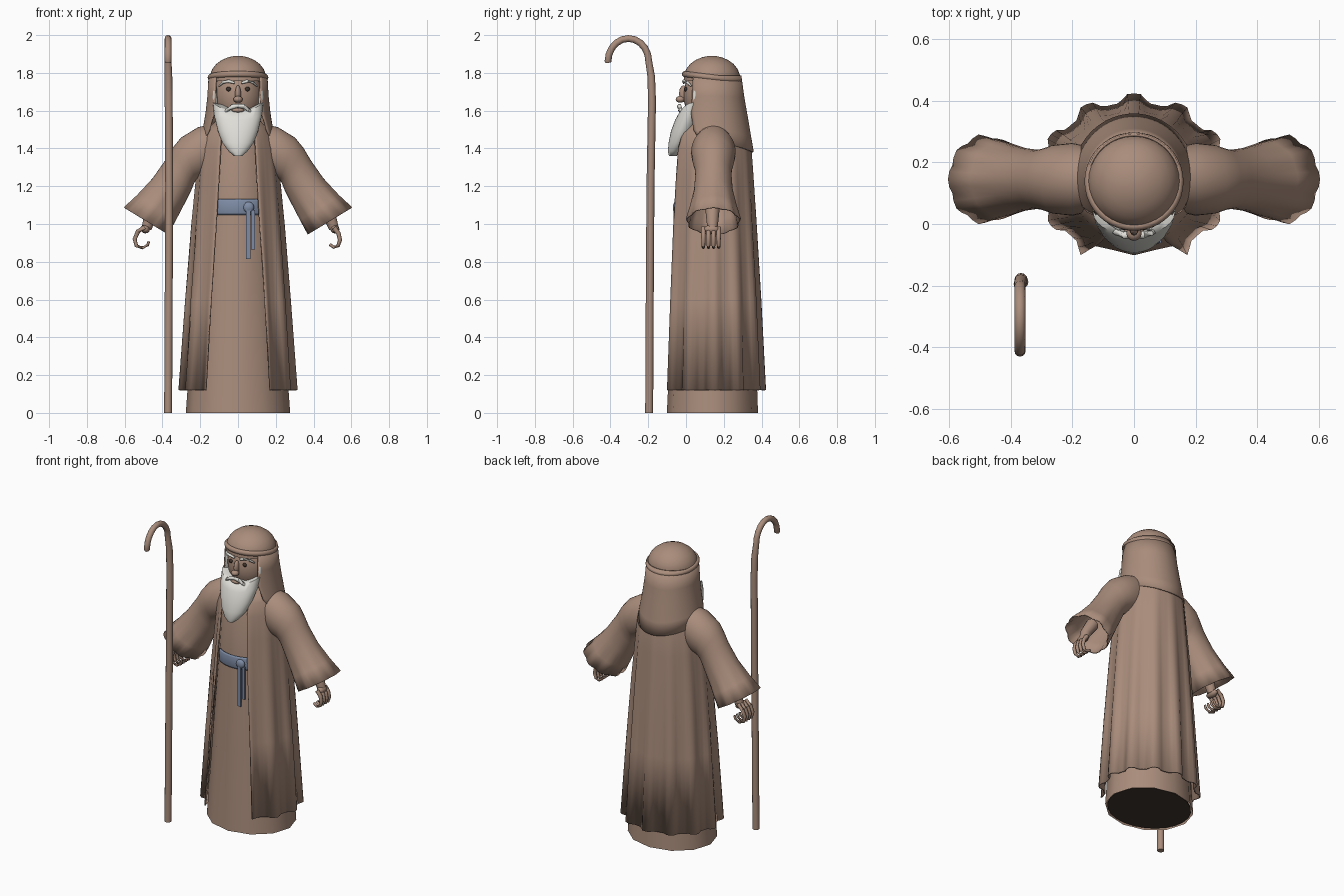
import bpy, bmesh
from math import sin, cos, pi, radians
from mathutils import Vector, Matrix

cube = bpy.data.objects.get("Cube")
if cube:
    bpy.data.objects.remove(cube)


def material(name, r, g, b):
    m = bpy.data.materials.new(name)
    m.use_nodes = True
    m.diffuse_color = (r, g, b, 1)
    m.node_tree.nodes["Principled BSDF"].inputs["Base Color"].default_value = (r, g, b, 1)
    return m


BROWN = material("warm brown", .40, .265, .2)
WHITE = material("beard white", .74, .73, .68)
BLUE = material("belt blue", .21, .265, .38)
DARK = material("dark brown", .05, .035, .027)


def finish(name, bm, mat, angle=40):
    bmesh.ops.recalc_face_normals(bm, faces=bm.faces)
    me = bpy.data.meshes.new(name)
    bm.to_mesh(me)
    bm.free()
    ob = bpy.data.objects.new(name, me)
    bpy.context.collection.objects.link(ob)
    me.materials.append(mat)
    bpy.ops.object.select_all(action='DESELECT')
    ob.select_set(True)
    bpy.context.view_layer.objects.active = ob
    bpy.ops.object.shade_smooth_by_angle(angle=radians(angle))
    return ob


def loft(name, rings, mat, closed=True, caps=(False, False), thick=0, angle=40):
    """Skin a list of equal point rings; open strips when closed is False."""
    bm = bmesh.new()
    rows = [[bm.verts.new(p) for p in ring] for ring in rings]
    n = len(rows[0])
    for a, b in zip(rows, rows[1:]):
        for i in range(n if closed else n - 1):
            j = (i + 1) % n
            bm.faces.new((a[i], a[j], b[j], b[i]))
    for cap, row in zip(caps, (rows[0], rows[-1])):
        if cap:
            bm.faces.new(row)
    ob = finish(name, bm, mat, angle)
    if thick:
        mod = ob.modifiers.new("cloth", 'SOLIDIFY')
        mod.thickness, mod.offset = thick, 0
    return ob


def ball(name, loc, scale, mat, seg=20):
    bm = bmesh.new()
    bmesh.ops.create_uvsphere(bm, u_segments=seg, v_segments=seg // 2, radius=1)
    bmesh.ops.scale(bm, vec=scale, verts=bm.verts)
    bmesh.ops.translate(bm, vec=loc, verts=bm.verts)
    return finish(name, bm, mat, 60)


def tube(name, pts, radii, mat, n=8):
    """Tapered tube along a path."""
    pts = [Vector(p) for p in pts]
    rings = []
    for i, p in enumerate(pts):
        d = (pts[min(i + 1, len(pts) - 1)] - pts[max(i - 1, 0)]).normalized()
        side = Vector((1, 0, 0)) if abs(d.x) < .8 else Vector((0, 1, 0))
        u = d.cross(side).normalized()
        v = d.cross(u)
        rings.append([p + radii[i] * (cos(2 * pi * k / n) * u + sin(2 * pi * k / n) * v)
                      for k in range(n)])
    return loft(name, rings, mat, caps=(True, True), angle=50)


def box(name, loc, size, mat):
    bm = bmesh.new()
    bmesh.ops.create_cube(bm, size=1)
    bmesh.ops.scale(bm, vec=size, verts=bm.verts)
    bmesh.ops.translate(bm, vec=loc, verts=bm.verts)
    return finish(name, bm, mat)


def arc(z, rx, ry, cy, start, end, n, fold=0, front=1):
    """Elliptical arc with twelve pleats of depth fold; front scales the half facing -y."""
    out = []
    for i in range(n + 1):
        a = radians(start + (end - start) * i / n)
        f = fold * max(-.4, min(.9, 1.2 * cos(12 * a)))
        out.append((cos(a) * (rx + f), cy + sin(a) * (ry + f) * (front if sin(a) < 0 else 1), z))
    return out


def full(z, rx, ry, cy, n, fold=0):
    return arc(z, rx, ry, cy, 0, 360, n, fold)[:-1]


# Inner tunic with a dark underside set inside its rim
tunic = [(0, .27, .235, .14, .007), (.5, .235, .215, .143, .006), (1.1, .195, .195, .145, .002),
         (1.4, .175, .18, .145, 0), (1.5, .14, .15, .145, 0), (1.56, .07, .08, .13, 0)]
loft("tunic", [full(z, rx, ry, cy, 24, f) for z, rx, ry, cy, f in tunic], BROWN, caps=(False, True))
loft("tunic_underside", [full(z, .262, .227, .14, 24) for z in (.006, .012)], DARK, caps=(True, True))

# Pleated coat, open down the front
coat = [(.12, .292, .25, .15, .022, 57), (.6, .264, .233, .15, .013, 59),
        (1.0, .237, .214, .15, .007, 62), (1.25, .215, .2, .15, .004, 63),
        (1.4, .2, .191, .15, .002, 63), (1.48, .175, .175, .15, 0, 60), (1.55, .11, .12, .14, 0, 55)]
loft("coat", [arc(z, rx, ry, cy, -a, 180 + a, 80, f, 1.1) for z, rx, ry, cy, f, a in coat],
     BROWN, closed=False, thick=.008)

# Sleeves: top and bottom edge (x, z) and half depth of each ring
sleeve = [(.12, 1.53, .14, 1.26, .1), (.21, 1.51, .19, 1.25, .115), (.30, 1.455, .225, 1.235, .108),
          (.345, 1.4, .238, 1.21, .097), (.38, 1.34, .25, 1.18, .093), (.45, 1.24, .285, 1.11, .1),
          (.53, 1.15, .33, 1.02, .12), (.6, 1.085, .37, .945, .138)]
# Curled finger paths (x, z), the right grip is a little wider
fingers = {"left": [(.508, .98), (.532, .95), (.54, .915), (.53, .885), (.508, .877), (.485, .892)],
           "right": [(.495, .985), (.53, .96), (.547, .92), (.538, .885), (.507, .874), (.478, .889),
                     (.472, .908)]}
for side, label, wrist in ((1, "left", .508), (-1, "right", .485)):
    rings = []
    for k, (tx, tz, bx, bz, d) in enumerate(sleeve):
        top, low = Vector((tx * side, .145, tz)), Vector((bx * side, .145, bz))
        ring = []
        for i in range(36):
            a = 2 * pi * i / 36
            w = 1 + max(0, k - 5) * .025 * cos(9 * a)
            p = (top + low) / 2 + (top - low) / 2 * cos(a) * min(w, 1.02)
            ring.append(p + Vector((0, d * sin(a) * w, 0)))
        rings.append(ring)
    loft(label + "_sleeve", rings, BROWN, caps=(True, False), thick=.006)

    # Wrist, palm and fingers
    tube(label + "_wrist", [(side * .44, .14, 1.1), (side * (wrist - .015), .14, 1.02),
                            (side * wrist, .14, .975)], [.04, .032, .026], BROWN, 12)
    ball(label + "_palm", (side * (wrist + .005), .135, .972), (.024, .045, .022), BROWN, 12)
    path = fingers[label]
    for f in range(4):
        tube(label + "_finger_%d" % (f + 1), [(side * x, .092 + f * .027, z) for x, z in path],
             [.013 - .001 * i for i in range(len(path))], BROWN)

    # Facial features of this side
    ball(label + "_eye", (side * .05, -.002, 1.714), (.013, .009, .012), DARK, 12)
    tube(label + "_eyebrow", [(side * .018, -.012, 1.747), (side * .05, -.012, 1.756),
                              (side * .08, .006, 1.75), (side * .1, .028, 1.73)],
         [.006, .009, .008, .004], WHITE)
    tube(label + "_moustache", [(0, -.034, 1.626), (side * .03, -.036, 1.622),
                                (side * .055, -.028, 1.605), (side * .075, -.02, 1.585)],
         [.01, .013, .011, .004], WHITE)
    ball(label + "_sideburn", (side * .122, .06, 1.665), (.014, .026, .075), WHITE, 12)

# Head
ball("head", (0, .115, 1.68), (.128, .128, .16), BROWN, 32)
ball("nose_bridge", (0, -.013, 1.69), (.016, .024, .045), BROWN, 12)
ball("nose_tip", (0, -.03, 1.66), (.025, .025, .018), BROWN, 12)
ball("mouth", (0, -.026, 1.602), (.034, .016, .012), BROWN, 12)

# Beard: height, half width, front and back, and how far its sides rise
beard = [(1.36, .022, -.09, -.05, 0), (1.385, .05, -.096, -.03, 0), (1.43, .083, -.092, .01, 0),
         (1.49, .108, -.08, .05, .01), (1.55, .127, -.058, .09, .03), (1.59, .133, -.036, .11, .05),
         (1.597, .122, -.012, .11, .05)]
rings = []
for z, rx, front, back, lift in beard:
    rings.append([(x, y, z + lift * abs(x / .13) ** 2) for x, y, _ in
                  full(z, rx, (back - front) / 2, (front + back) / 2, 28)])
loft("beard", rings, WHITE, caps=(True, True), angle=60)

# Head scarf: crown and a drape that is longer at the back, its front corners cut away
crown = [full(1.77 + .12 * sin(t), .15 * cos(t), .15 * cos(t), .137, 36)
         for t in (radians(d) for d in (-6, 10, 25, 40, 55, 70, 80, 87))]
loft("scarf_crown", crown, BROWN, caps=(False, True), angle=60)
drape = [(0, .152, .152, .137, 40), (.3, .158, .163, .143, 42), (.55, .168, .177, .147, 42),
         (.8, .183, .192, .149, 34), (1, .195, .203, .152, 20)]
rings = []
for t, rx, ry, cy, a in drape:
    row = arc(0, rx, ry, cy, -a, 180 + a, 44)
    rings.append([(x, y, 1.785 - t * (.36 + .045 * max(0, (y - cy) / ry) ** 2)) for x, y, _ in row])
loft("scarf_drape", rings, BROWN, closed=False, thick=.008, angle=60)

# Tilted head band
band = []
for i in range(40):
    a = 2 * pi * i / 40
    c = Vector((cos(a), sin(a), 0))
    band.append([c * (.147 + .014 * cos(b)) + Vector((0, 0, .016 * sin(b)))
                 for b in (2 * pi * k / 10 for k in range(10))])
band.append(band[0])
head_band = loft("head_band", band, BROWN, angle=60)
head_band.matrix_world = Matrix.Translation((0, .138, 1.776)) @ Matrix.Rotation(radians(-7), 4, 'X')

# Belt tucked under the coat edges, with knot and two hanging tails
loft("belt", [arc(z, .2 + g, .198 + g, .145, -126, -54, 14)
              for z, g in ((1.05, 0), (1.06, .004), (1.12, .004), (1.13, 0))],
     BLUE, closed=False, thick=.008)
ball("belt_knot", (.056, -.054, 1.088), (.03, .016, .03), BLUE, 12)
box("long_belt_tail", (.054, -.062, .95), (.024, .01, .27), BLUE)
box("short_belt_tail", (.08, -.056, .97), (.02, .01, .21), BLUE)

# Shepherd staff with a hooked top
path = [(-.37, -.195, 0), (-.367, -.192, .6), (-.364, -.188, 1.2), (-.367, -.18, 1.65), (-.368, -.184, 1.78)]
path += [(-.37, -.305 + .108 * cos(t), 1.86 + .122 * sin(t)) for t in (radians(d) for d in range(0, 181, 18))]
path += [(-.37, -.412, 1.853)]
tube("staff", path, [.021] * 4 + [.02] + [.018] * 11 + [.014], BROWN, 12)
